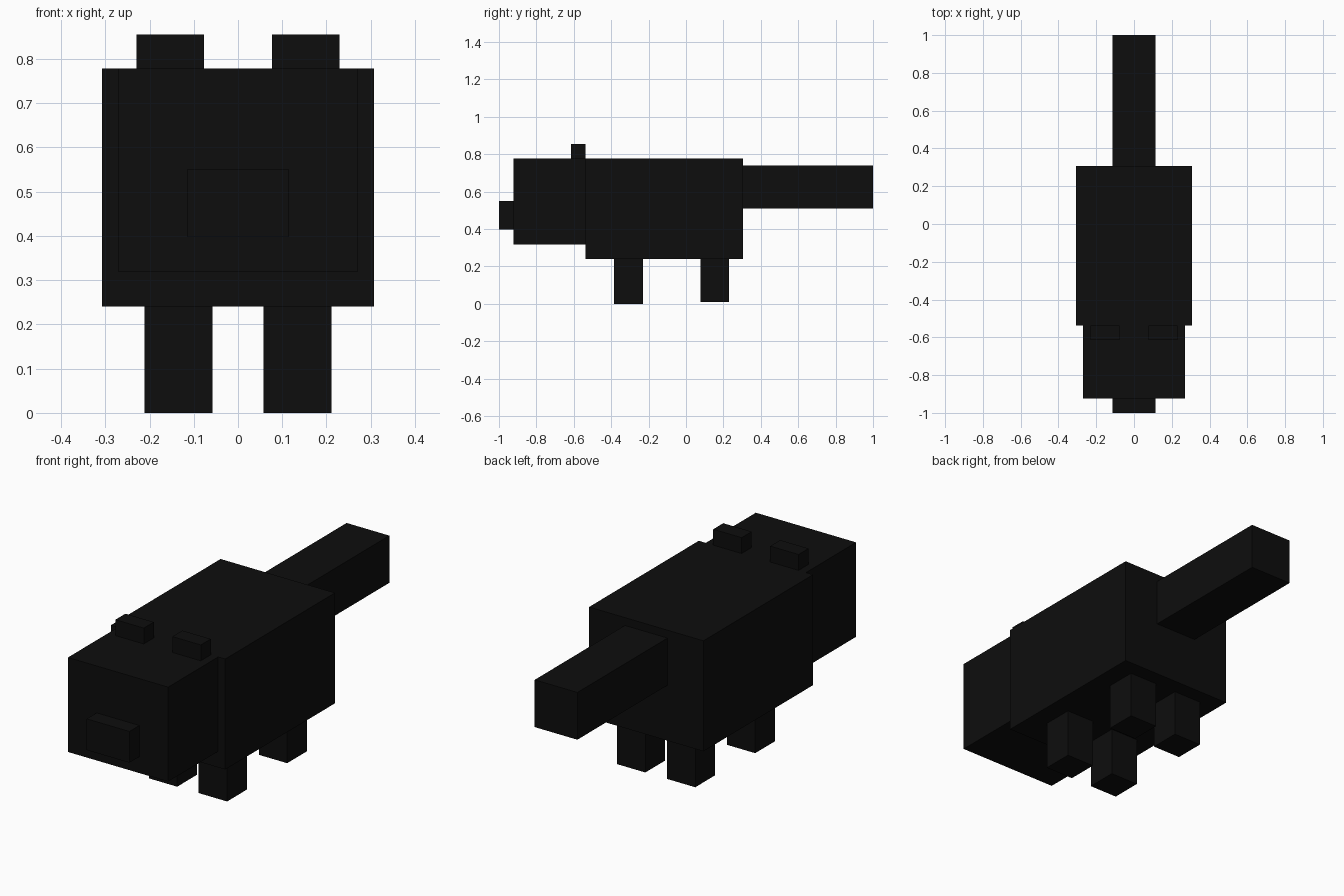
import bpy
import bmesh

if "Cube" in bpy.data.objects:
    bpy.data.objects.remove(bpy.data.objects["Cube"])

# Single near-black colour
black = bpy.data.materials.new("soft_black")
black.diffuse_color = (0.004, 0.004, 0.004, 1.0)
black.use_nodes = True
black.node_tree.nodes["Principled BSDF"].inputs["Base Color"].default_value = black.diffuse_color


def box(name, xs, ys, zs):
    """Flat-faced box given its extents on each axis."""
    bm = bmesh.new()
    bmesh.ops.create_cube(bm, size=1.0)
    for v in bm.verts:
        v.co = [r[0] if c < 0 else r[1] for c, r in zip(v.co, (xs, ys, zs))]
    mesh = bpy.data.meshes.new(name)
    bm.to_mesh(mesh)
    bm.free()
    mesh.materials.append(black)
    obj = bpy.data.objects.new(name, mesh)
    bpy.context.collection.objects.link(obj)
    return obj


def box_pair(name, xs, ys, zs):
    """Right-hand box and its mirrored left-hand twin."""
    box(name + "_right", xs, ys, zs)
    box(name + "_left", (-xs[1], -xs[0]), ys, zs)


# Torso, head, snout and tail
box("body", (-0.308, 0.308), (-0.538, 0.306), (0.24, 0.778))
box("head", (-0.27, 0.27), (-0.923, -0.538), (0.318, 0.778))
box("snout", (-0.115, 0.115), (-1.0, -0.923), (0.398, 0.55))
box("tail", (-0.115, 0.115), (0.306, 1.0), (0.51, 0.74))

# Ears and legs
box_pair("ear", (0.077, 0.23), (-0.615, -0.538), (0.778, 0.855))
box_pair("front_leg", (0.058, 0.211), (-0.385, -0.231), (0.0, 0.24))
box_pair("back_leg", (0.058, 0.211), (0.077, 0.23), (0.01, 0.24))
